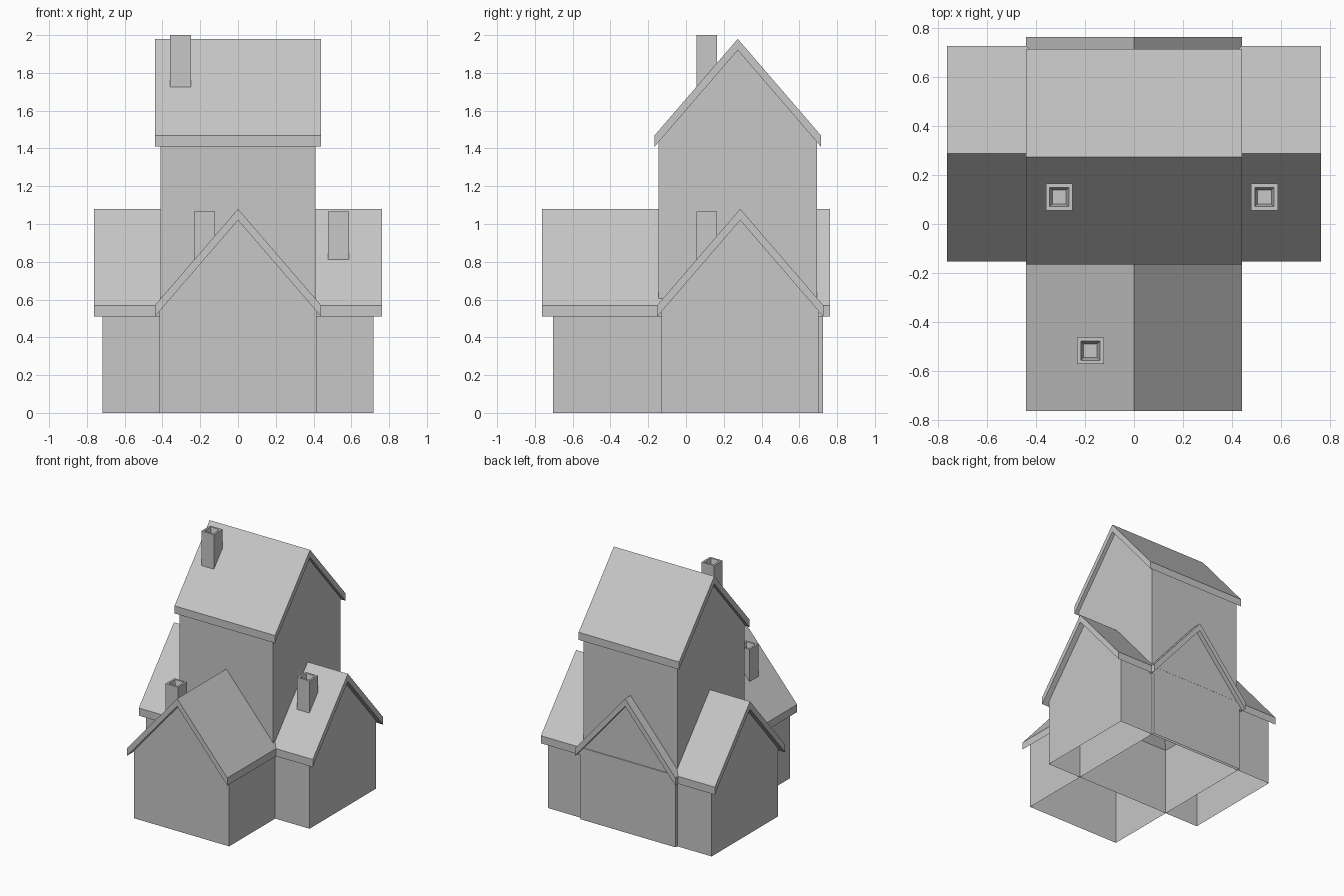
import bpy
import bmesh

if "Cube" in bpy.data.objects:
    bpy.data.objects.remove(bpy.data.objects["Cube"], do_unlink=True)

grey = bpy.data.materials.new("plain_grey")
grey.use_nodes = True
colour = (0.57, 0.57, 0.57, 1)
grey.diffuse_color = colour
grey.node_tree.nodes["Principled BSDF"].inputs["Base Color"].default_value = colour

SLOPE = 1.16       # rise over run of every roof
THICK = 0.06       # vertical roof thickness
HALF_ROOF = 0.44   # ridge to eave


def finish(name, bm):
    bmesh.ops.recalc_face_normals(bm, faces=bm.faces)
    mesh = bpy.data.meshes.new(name)
    bm.to_mesh(mesh)
    bm.free()
    mesh.materials.append(grey)
    obj = bpy.data.objects.new(name, mesh)
    bpy.context.scene.collection.objects.link(obj)
    return obj


def extrude_profile(name, profile, axis, start, end, centre, open_bottom=False):
    """Sweep a (side, height) outline along x or y between start and end."""
    bm = bmesh.new()

    def ring(along):
        if axis == "x":
            return [bm.verts.new((along, centre + s, z)) for s, z in profile]
        return [bm.verts.new((centre + s, along, z)) for s, z in profile]

    a, b = ring(start), ring(end)
    bm.faces.new(a)
    bm.faces.new(b)
    count = len(profile)
    for i in range(count):
        j = (i + 1) % count
        if not (open_bottom and j == 0):
            bm.faces.new((a[i], a[j], b[j], b[i]))
    return finish(name, bm)


def gable_walls(name, axis, start, end, centre, half, base, ridge):
    """Thin shell with pointed ends, open underneath."""
    peak = ridge - THICK
    top = peak - SLOPE * half
    profile = [(-half, base), (-half, top), (0, peak), (half, top), (half, base)]
    return extrude_profile(name, profile, axis, start, end, centre, True)


def gable_roof(name, axis, start, end, centre, ridge):
    """Chevron slab with upright eave edges."""
    eave = ridge - SLOPE * HALF_ROOF
    upper = [(-HALF_ROOF, eave), (0, ridge), (HALF_ROOF, eave)]
    lower = [(s, z - THICK) for s, z in reversed(upper)]
    bm = bmesh.new()
    bm.free()
    return extrude_profile(name, upper + lower, axis, start, end, centre)


def chimney(name, x, y, bottom, top):
    """Square stack with a tapered flue sunk in the top."""
    bm = bmesh.new()
    half, flue, flue_floor, depth = 0.055, 0.039, 0.028, 0.045
    levels = [(half, bottom), (half, top), (flue, top), (flue_floor, top - depth)]
    rings = [[bm.verts.new((x + r * sx, y + r * sy, z))
              for sx, sy in ((-1, -1), (1, -1), (1, 1), (-1, 1))]
             for r, z in levels]
    bm.faces.new(rings[0])
    bm.faces.new(rings[-1])
    for low, high in zip(rings, rings[1:]):
        for i in range(4):
            j = (i + 1) % 4
            bm.faces.new((low[i], low[j], high[j], high[i]))
    return finish(name, bm)


# Long wing, front to back
gable_walls("long_wing_walls", "y", -0.705, 0.725, 0, 0.416, 0, 1.08)
gable_roof("long_wing_roof", "y", -0.762, 0.762, 0, 1.08)

# Cross wing, side to side
gable_walls("cross_wing_walls", "x", -0.717, 0.717, 0.287, 0.416, 0, 1.08)
gable_roof("cross_wing_roof", "x", -0.762, 0.762, 0.287, 1.08)

# Tower rising from the crossing
gable_walls("tower_walls", "x", -0.41, 0.41, 0.274, 0.42, 0.6, 1.98)
gable_roof("tower_roof", "x", -0.44, 0.44, 0.274, 1.98)

# Chimneys
chimney("tower_chimney", -0.305, 0.11, 1.72, 2.0)
chimney("left_wing_chimney", 0.532, 0.11, 0.8, 1.065)
chimney("front_wing_chimney", -0.178, -0.517, 0.8, 1.065)
